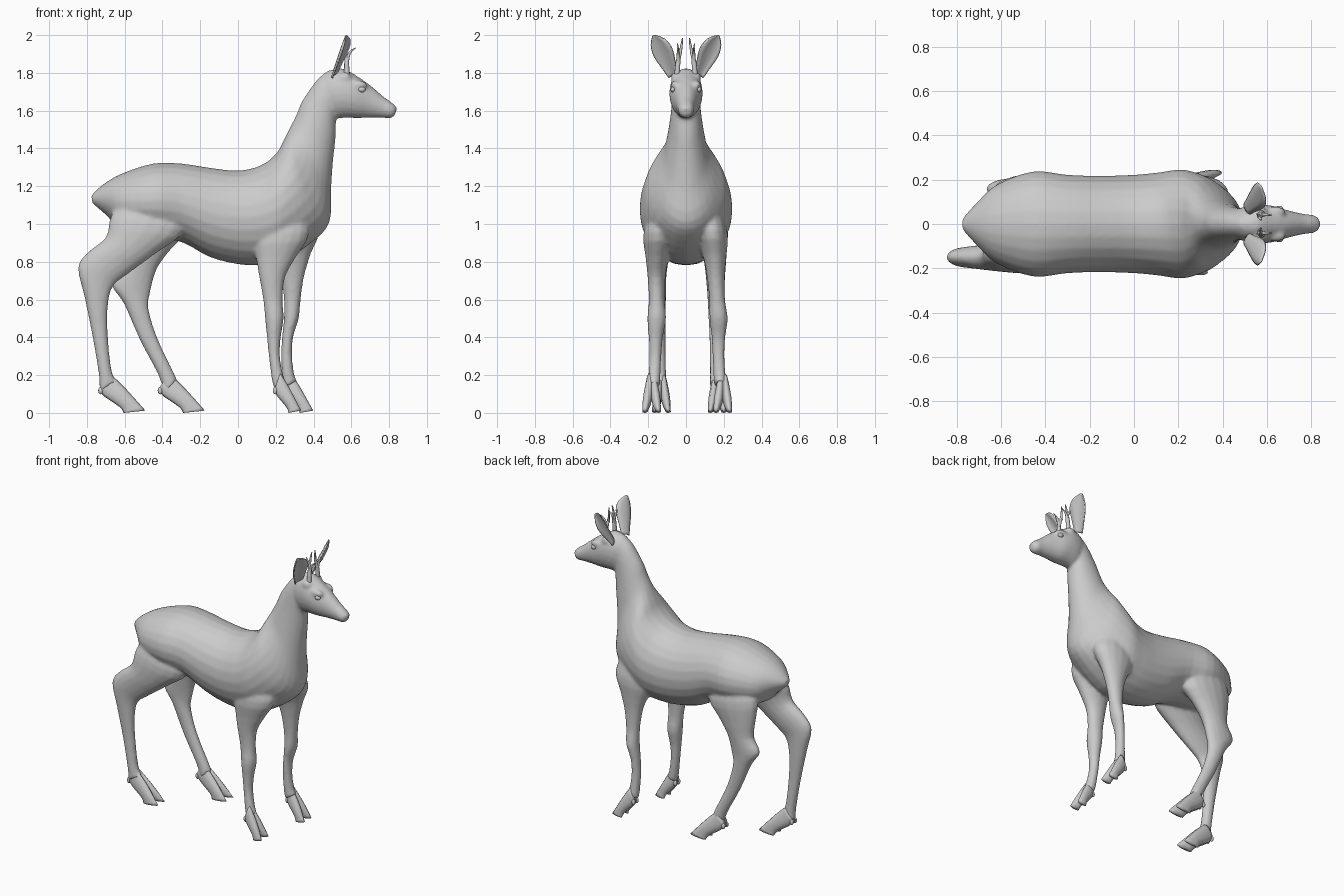
import bpy, bmesh, math
from mathutils import Vector


def catmull(a, b, c, d, t):
    return 0.5 * (2*b + (c-a)*t + (2*a-5*b+4*c-d)*t*t + (3*b-a-3*c+d)*t**3)


def smooth_rows(rows, steps):
    """Catmull-Rom interpolation through rows of numbers."""
    out, n = [], len(rows)
    for i in range(n - 1):
        p = [rows[max(i-1, 0)], rows[i], rows[i+1], rows[min(i+2, n-1)]]
        for s in range(steps):
            out.append([catmull(*v, s / steps) for v in zip(*p)])
    return out + [list(rows[-1])]


def finish(name, bm):
    bmesh.ops.recalc_face_normals(bm, faces=bm.faces)
    me = bpy.data.meshes.new(name)
    bm.to_mesh(me)
    bm.free()
    me.shade_smooth()
    ob = bpy.data.objects.new(name, me)
    bpy.context.collection.objects.link(ob)
    return ob


def loft(name, rows, sides=16, steps=3):
    """Each row: side-profile edge points x1,z1 and x2,z2, then centre y and half width."""
    bm, rings = bmesh.new(), []
    for x1, z1, x2, z2, y, w in smooth_rows(rows, steps):
        mid = Vector(((x1+x2)/2, y, (z1+z2)/2))
        half = Vector(((x1-x2)/2, 0, (z1-z2)/2))
        rings.append([bm.verts.new(mid + half*math.cos(a) + Vector((0, w*math.sin(a), 0)))
                      for a in (2*math.pi*k/sides for k in range(sides))])
    for r, s in zip(rings, rings[1:]):
        for k in range(sides):
            j = (k+1) % sides
            bm.faces.new((r[k], r[j], s[j], s[k]))
    bm.faces.new(rings[0])
    bm.faces.new(rings[-1])
    return finish(name, bm)


def ball(name, loc, scale):
    bm = bmesh.new()
    bmesh.ops.create_uvsphere(bm, u_segments=12, v_segments=8, radius=1)
    bmesh.ops.scale(bm, vec=scale, verts=bm.verts)
    bmesh.ops.translate(bm, vec=loc, verts=bm.verts)
    return finish(name, bm)


def toes(name, x0, y, k):
    """Pair of cloven toes in front of a fetlock at x0."""
    for s in (-1, 1):
        loft(name, [(x0+.025*k, .21, x0-.035*k, .12, y+s*.01, .018),
                    (x0+.09*k, .15, x0+.0*k, .085, y+s*.016, .023),
                    (x0+.15*k, .085, x0+.08*k, .03, y+s*.025, .023),
                    (x0+.215*k, .012, x0+.10*k, .0, y+s*.036, .014)], 10)
        ball(name + "_dewclaw", (x0-.022*k, y+s*.018, .118), (.013, .011, .02))


def ear(name, s):
    """Cupped leaf shape with thickness."""
    base, axis = Vector((.50, .072*s, 1.785)), Vector((.072, .1*s, .213))
    side, cup = Vector((-.4, .85*s, -.38)), Vector((.02, -.01*s, -.005))
    bm, rows = bmesh.new(), []
    for t, w in smooth_rows([(0, .028), (.25, .04), (.6, .056), (.85, .042), (1, .006)], 3):
        rows.append([bm.verts.new(base + axis*t + side*(w*u) + cup*(u*u*w/.054))
                     for u in (-1, -.6, -.2, .2, .6, 1)])
    for r, q in zip(rows, rows[1:]):
        for k in range(5):
            bm.faces.new((r[k], r[k+1], q[k+1], q[k]))
    m = finish(name, bm).modifiers.new("thickness", "SOLIDIFY")
    m.thickness, m.offset = .008, 0


def horn(name, pts, r):
    """Tapered tube along a path."""
    cu = bpy.data.curves.new(name, "CURVE")
    cu.dimensions, cu.bevel_depth, cu.bevel_resolution, cu.use_fill_caps = "3D", r, 2, True
    path = smooth_rows(pts, 3)
    sp = cu.splines.new("POLY")
    sp.points.add(len(path) - 1)
    for i, p in enumerate(path):
        sp.points[i].co = (*p, 1)
        sp.points[i].radius = 1 - .8*i/(len(path)-1)
    bpy.context.collection.objects.link(bpy.data.objects.new(name, cu))


# Trunk and neck in one sweep, rump to throat
body = loft("body", [
    (-.778, 1.15, -.77, 1.11, 0, .025), (-.72, 1.205, -.69, 1.04, 0, .10),
    (-.62, 1.265, -.62, .97, 0, .178), (-.45, 1.32, -.46, .93, 0, .238),
    (-.30, 1.32, -.30, .905, 0, .222), (-.15, 1.298, -.15, .825, 0, .218),
    (0, 1.283, 0, .787, 0, .222), (.12, 1.31, .12, .782, 0, .234),
    (.20, 1.37, .24, .805, 0, .246), (.24, 1.44, .40, .91, 0, .215),
    (.265, 1.49, .485, 1.01, 0, .162), (.285, 1.53, .493, 1.18, 0, .12),
    (.31, 1.58, .502, 1.32, 0, .10), (.345, 1.66, .517, 1.46, 0, .083),
    (.42, 1.765, .522, 1.565, 0, .072), (.48, 1.815, .56, 1.585, 0, .065)], 24)

# Small tail tucked under the rump
tail = loft("tail", [(-.73, 1.18, -.64, 1.13, 0, .05), (-.775, 1.13, -.67, 1.06, 0, .045),
                     (-.72, 1.075, -.68, 1.05, 0, .015)], 10)

# Head, poll to muzzle
head = loft("head", [
    (.40, 1.735, .50, 1.58, 0, .055), (.47, 1.805, .525, 1.56, 0, .078),
    (.55, 1.825, .57, 1.562, 0, .088), (.62, 1.79, .63, 1.56, 0, .083),
    (.70, 1.735, .69, 1.562, 0, .062), (.77, 1.675, .76, 1.562, 0, .046),
    (.815, 1.643, .81, 1.56, 0, .04), (.838, 1.615, .832, 1.578, 0, .025)], 20)
nose = ball("nose", (.82, 0, 1.61), (.022, .036, .022))
parts = [tail, head, nose]

for s in (-1, 1):
    ball("eye", (.655, s*.068, 1.712), (.02, .014, .015))
    parts.append(ball("brow", (.635, s*.055, 1.735), (.05, .026, .026)))
    parts.append(ball("pedicle", (.565, s*.052, 1.775), (.035, .03, .03)))
    ear("ear", s)
    horn("antler", [(.575, s*.048, 1.77), (.575, s*.042, 1.86), (.568, s*.028, 1.92),
                    (.575, s*.018, 1.985)], .017)
    horn("antler_tine", [(.575, s*.04, 1.85), (.59, s*.042, 1.905), (.622, s*.04, 1.932)], .012)
    horn("antler_tine", [(.568, s*.03, 1.90), (.56, s*.042, 1.93), (.553, s*.045, 1.955)], .01)

# Hind legs: near one stretched back, far one forward
parts.append(loft("hind_leg_near", [
    (-.34, 1.14, -.60, 1.17, -.10, .07), (-.28, .97, -.675, 1.04, -.135, .085),
    (-.44, .84, -.70, .93, -.15, .068), (-.59, .73, -.785, .86, -.15, .055),
    (-.66, .67, -.848, .775, -.15, .046), (-.688, .57, -.815, .62, -.147, .041),
    (-.688, .40, -.772, .41, -.142, .033), (-.668, .22, -.737, .20, -.138, .033),
    (-.64, .17, -.735, .11, -.135, .034)]))
parts.append(loft("hind_leg_far", [
    (-.34, 1.14, -.58, 1.17, .10, .07), (-.275, .97, -.64, 1.03, .135, .085),
    (-.36, .86, -.63, .89, .15, .068), (-.43, .76, -.62, .77, .155, .055),
    (-.465, .63, -.67, .68, .157, .046), (-.473, .55, -.605, .58, .157, .041),
    (-.428, .40, -.522, .39, .157, .033), (-.343, .22, -.422, .20, .16, .033),
    (-.32, .17, -.395, .11, .16, .034)]))

# Front legs
parts.append(loft("front_leg_near", [
    (.34, 1.16, .12, 1.16, -.10, .07), (.38, .96, .08, .94, -.14, .085),
    (.31, .83, .095, .82, -.152, .062), (.25, .72, .11, .73, -.156, .048),
    (.237, .60, .133, .60, -.155, .042), (.242, .50, .143, .50, -.155, .05),
    (.227, .40, .153, .40, -.16, .038), (.222, .30, .163, .30, -.162, .032),
    (.24, .20, .178, .18, -.168, .033), (.255, .16, .19, .13, -.172, .034)]))
parts.append(loft("front_leg_far", [
    (.36, 1.16, .14, 1.16, .10, .07), (.43, .97, .13, .94, .135, .085),
    (.385, .84, .19, .82, .152, .062), (.35, .72, .225, .73, .158, .048),
    (.332, .60, .243, .60, .165, .042), (.322, .50, .243, .50, .173, .049),
    (.292, .40, .233, .40, .172, .037), (.287, .30, .228, .30, .172, .032),
    (.297, .21, .233, .18, .178, .033), (.312, .17, .24, .13, .182, .034)]))

# Fuse trunk, head and legs into one continuous skin
for o in parts + [body]:
    o.select_set(True)
bpy.context.view_layer.objects.active = body
bpy.ops.object.join()
skin = body.modifiers.new("skin", "REMESH")
skin.mode, skin.voxel_size, skin.use_smooth_shade = "VOXEL", .01, True
soften = body.modifiers.new("soften", "SMOOTH")
soften.factor, soften.iterations = .5, 6

# Cloven feet
toes("hind_hoof_near", -.705, -.13, 1)
toes("hind_hoof_far", -.39, .165, 1)
toes("front_hoof_near", .21, -.182, .58)
toes("front_hoof_far", .265, .195, .62)
